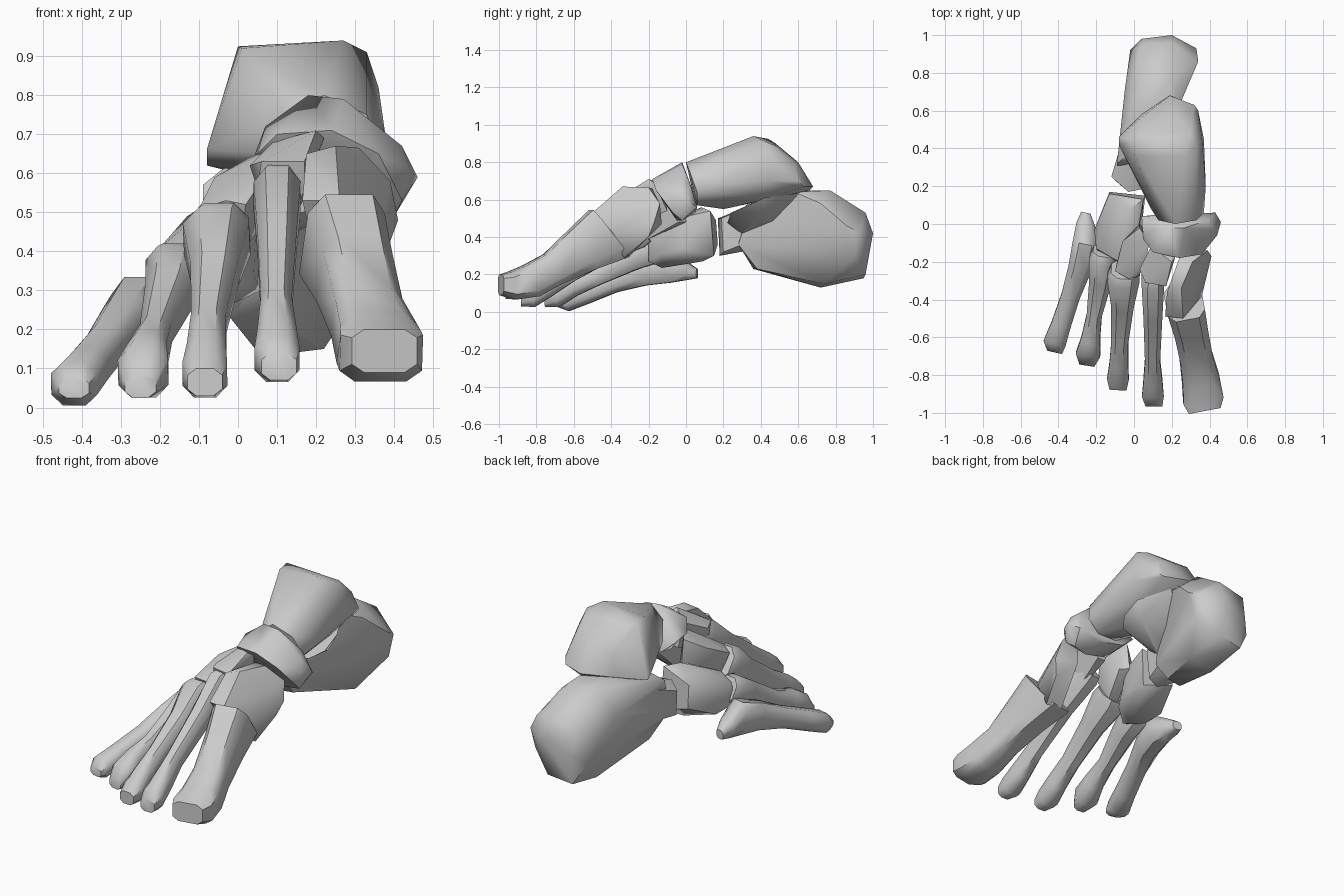
import bpy, bmesh, math
from mathutils import Vector


def finish(bm, name):
    bmesh.ops.recalc_face_normals(bm, faces=bm.faces[:])
    me = bpy.data.meshes.new(name)
    bm.to_mesh(me)
    bm.free()
    ob = bpy.data.objects.new(name, me)
    bpy.context.collection.objects.link(ob)
    return ob


def hull(name, pts):
    """Faceted bone: convex shell round a few landmark points."""
    bm = bmesh.new()
    for p in pts:
        bm.verts.new(p)
    bmesh.ops.convex_hull(bm, input=bm.verts[:])
    loose = [v for v in bm.verts if not v.link_faces]
    bmesh.ops.delete(bm, geom=loose, context='VERTS')
    return finish(bm, name)


def loft(name, stations, k=.5):
    """Long bone: eight-sided rings (x, y, z, width, height, backward tilt); k = squareness."""
    ring = [(1, -k), (1, k), (k, 1), (-k, 1), (-1, k), (-1, -k), (-k, -1), (k, -1)]
    a, b = Vector(stations[0][:3]), Vector(stations[-1][:3])
    d = b - a
    d.z = 0
    d.normalize()
    side = d.cross(Vector((0, 0, 1)))
    bm = bmesh.new()
    rings = []
    for x, y, z, w, h, tilt in stations:
        t = math.radians(tilt)
        up = Vector((0, 0, math.cos(t))) - d * math.sin(t)
        c = Vector((x, y, z))
        rings.append([bm.verts.new(c + side * (u * w / 2) + up * (v * h / 2)) for u, v in ring])
    for r, s in zip(rings, rings[1:]):
        for i in range(8):
            j = (i + 1) % 8
            bm.faces.new((r[i], r[j], s[j], s[i]))
    bm.faces.new(rings[0])
    bm.faces.new(rings[-1][::-1])
    return finish(bm, name)


def union(base, others):
    for o in others:
        m = base.modifiers.new("union", 'BOOLEAN')
        m.operation, m.solver, m.object = 'UNION', 'EXACT', o
    deps = bpy.context.evaluated_depsgraph_get()
    me = bpy.data.meshes.new_from_object(base.evaluated_get(deps))
    base.modifiers.clear()
    base.data = me
    for o in others:
        bpy.data.objects.remove(o)


# Metatarsals, head to base
loft("metatarsal_1", [
    (.375, -.99, .145, .17, .11, 0), (.367, -.93, .14, .215, .15, 10),
    (.355, -.83, .165, .20, .18, 25), (.33, -.71, .23, .175, .18, 30),
    (.298, -.55, .335, .18, .25, 35), (.266, -.41, .42, .20, .32, 38)], k=.62)
loft("metatarsal_2", [
    (.105, -.965, .105, .09, .07, 0), (.10, -.91, .125, .115, .12, 10),
    (.10, -.83, .18, .10, .12, 30), (.098, -.72, .26, .08, .11, 35),
    (.10, -.48, .42, .10, .13, 38), (.10, -.29, .54, .12, .19, 38),
    (.105, -.25, .555, .10, .17, 38)])
loft("metatarsal_3", [
    (-.085, -.88, .065, .09, .07, 0), (-.085, -.82, .085, .115, .12, 10),
    (-.08, -.74, .14, .10, .12, 30), (-.075, -.62, .215, .09, .11, 32),
    (-.06, -.42, .34, .12, .14, 35), (-.055, -.28, .43, .17, .20, 35),
    (-.045, -.24, .45, .15, .18, 35)])
loft("metatarsal_4", [
    (-.25, -.75, .055, .08, .06, 0), (-.243, -.69, .09, .13, .13, 10),
    (-.23, -.61, .14, .10, .12, 25), (-.21, -.48, .19, .08, .10, 28),
    (-.175, -.29, .29, .12, .14, 30), (-.165, -.18, .34, .14, .17, 30),
    (-.155, -.14, .36, .12, .14, 30)])
loft("metatarsal_5", [
    (-.42, -.68, .05, .08, .05, 0), (-.42, -.63, .06, .12, .11, 5),
    (-.385, -.53, .10, .105, .11, 15), (-.335, -.38, .16, .10, .11, 15),
    (-.285, -.23, .215, .125, .15, 12), (-.255, -.10, .245, .14, .18, 5),
    (-.255, .0, .22, .10, .10, 0), (-.255, .06, .205, .05, .05, 0)])

# Wedge bones and cuboid
hull("medial_cuneiform", [
    (.165, -.49, .53), (.26, -.5, .53), (.175, -.36, .65), (.25, -.34, .67),
    (.31, -.2, .665), (.24, -.18, .66), (.39, -.14, .58), (.41, -.17, .48),
    (.38, -.2, .4), (.34, -.33, .29), (.25, -.31, .29), (.36, -.38, .42),
    (.29, -.13, .47), (.19, -.42, .42)])
hull("intermediate_cuneiform", [
    (.03, -.24, .62), (.06, -.31, .63), (.17, -.33, .63), (.2, -.2, .71),
    (.22, -.17, .69), (.09, -.12, .68), (.14, -.27, .47), (.12, -.27, .47),
    (.17, -.1, .54), (.12, -.1, .54), (.05, -.28, .56), (.17, -.3, .56)])
hull("lateral_cuneiform", [
    (-.1, -.25, .51), (-.03, -.29, .53), (.02, -.28, .52), (-.06, -.09, .59),
    (.03, -.02, .64), (.08, -.1, .66), (.06, -.22, .58), (-.06, -.22, .38),
    (0, -.22, .38), (.03, 0, .48), (.07, -.04, .48), (-.09, -.2, .45)])
hull("cuboid", [
    (-.2, -.13, .41), (-.08, -.2, .42), (-.19, -.15, .28), (-.09, -.2, .27),
    (-.08, -.13, .235), (-.13, .16, .49), (.05, .13, .54), (-.02, .08, .56),
    (.02, -.04, .5), (-.13, .17, .36), (.06, .15, .3), (-.05, .09, .27),
    (-.21, -.03, .36), (-.19, 0, .28), (0, -.13, .31), (.04, -.02, .34)])

# Navicular
hull("navicular", [
    (.10, -.15, .70), (.24, -.18, .71), (.36, -.16, .65), (.42, -.07, .53),
    (.30, -.05, .49), (.14, -.07, .54), (.05, -.08, .65), (.07, -.03, .72),
    (.18, -.02, .80), (.27, -.02, .79), (.39, .02, .69), (.42, -.03, .67),
    (.46, .01, .59), (.43, .06, .56), (.40, -.02, .49), (.30, .05, .53),
    (.12, .05, .57), (.04, .04, .64), (.44, -.06, .61)])

# Talus
hull("talus", [
    (.13, .02, .74), (.22, .0, .80), (.33, .02, .75), (.37, .06, .64),
    (.30, .06, .57), (.17, .05, .58), (.09, .08, .65), (.01, .36, .92),
    (.27, .36, .94), (.33, .42, .91), (.36, .45, .82), (0, .44, .925),
    (-.08, .46, .62), (-.08, .42, .66), (.38, .2, .68), (.37, .45, .7),
    (.34, .6, .7), (.03, .48, .9), (.3, .48, .89), (.06, .58, .78),
    (.2, .6, .8), (.31, .58, .79), (.19, .68, .67), (.2, .66, .65),
    (.32, .63, .67), (.04, .58, .65), (.2, .2, .55), (.25, .25, .56),
    (0, .45, .61), (.3, .45, .61)])

# Heel bone: body, front process and inner shelf
heel = hull("calcaneus", [
    (.05, .95, .18), (.2, .96, .2), (.32, .9, .3), (.33, .93, .42),
    (.2, 1, .42), (.04, .98, .36), (-.02, .92, .3), (.03, .95, .5),
    (.2, .96, .53), (.34, .86, .46), (.06, .72, .13), (.22, .74, .15),
    (.02, .75, .64), (.2, .77, .65), (.28, .72, .58), (-.05, .7, .5),
    (-.04, .68, .3), (-.09, .32, .57), (-.04, .36, .61), (.12, .36, .61),
    (.08, .38, .23), (-.02, .36, .23), (-.09, .28, .38), (.08, .28, .36),
    (.05, .58, .65), (.22, .58, .64)])
process = hull("heel_process", [
    (-.12, .25, .49), (-.03, .17, .5), (.07, .19, .5), (-.1, .23, .34),
    (-.01, .18, .3), (.06, .2, .32), (-.07, .42, .55), (.09, .4, .4),
    (-.04, .4, .34), (.07, .4, .59)])
shelf = hull("heel_shelf", [
    (.05, .22, .47), (.28, .24, .53), (.33, .31, .56), (.33, .42, .61),
    (.24, .6, .635), (.05, .55, .61), (.1, .5, .47), (.29, .4, .52),
    (.09, .3, .42)])
union(heel, [process, shelf])

# Soft shading with crisp ridges
for ob in bpy.context.scene.objects:
    ob.select_set(True)
bpy.context.view_layer.objects.active = heel
bpy.ops.object.shade_smooth_by_angle(angle=math.radians(48))
